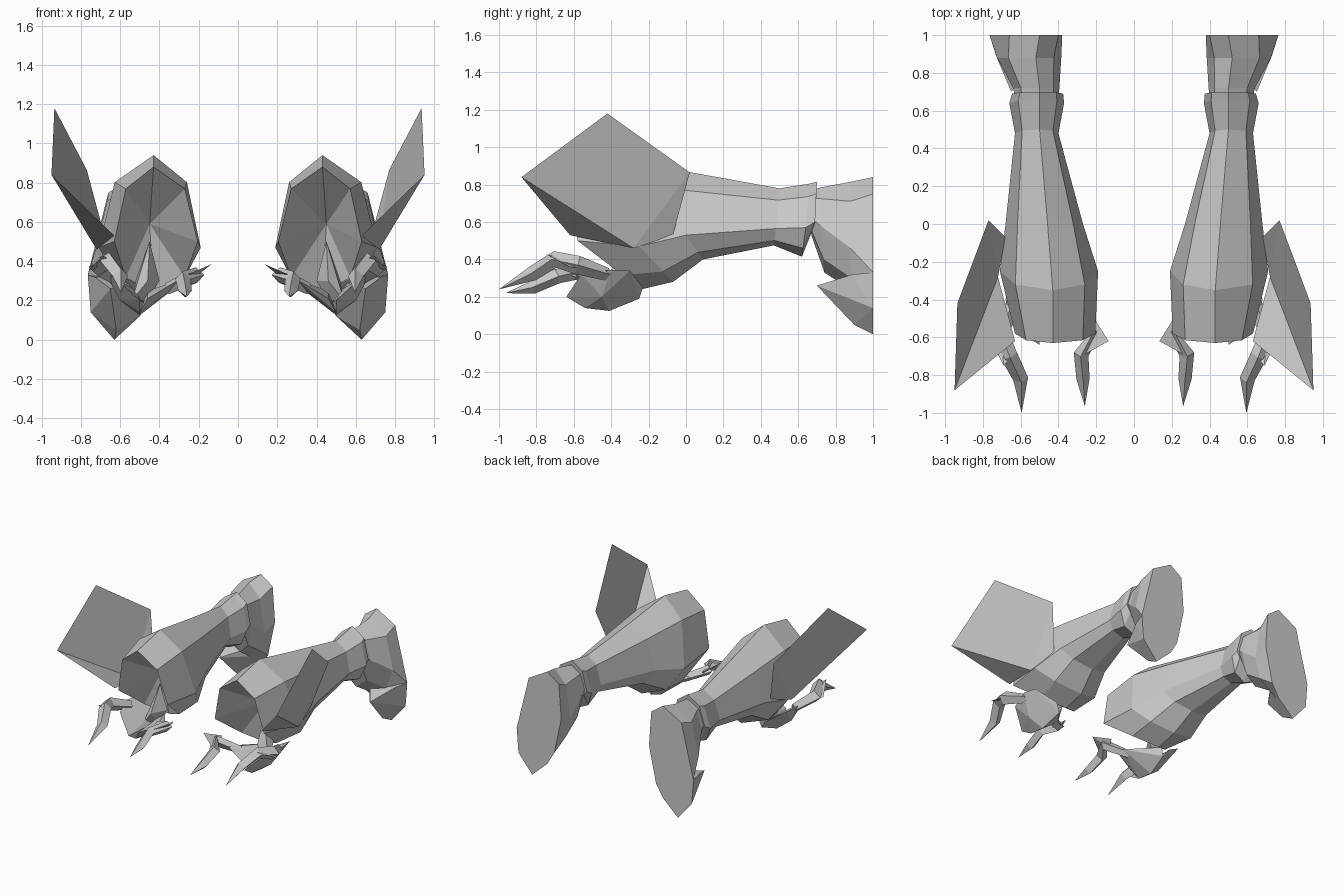
import bpy, bmesh
from math import cos, sin, pi
from mathutils import Vector

if "Cube" in bpy.data.objects:
    bpy.data.objects.remove(bpy.data.objects["Cube"])


def finish(name, bm):
    """Turn a bmesh into an object mirrored across x = 0."""
    bmesh.ops.recalc_face_normals(bm, faces=bm.faces)
    me = bpy.data.meshes.new(name)
    bm.to_mesh(me)
    bm.free()
    ob = bpy.data.objects.new(name, me)
    bpy.context.collection.objects.link(ob)
    ob.modifiers.new("Mirror", 'MIRROR').use_mirror_merge = False
    return ob


def loft(name, rings, hub=None, tip=None):
    """Skin equal-sized rings; close the ends flat, or with a fan to a point."""
    bm = bmesh.new()
    loops = [[bm.verts.new(p) for p in r] for r in rings]
    n = len(loops[0])
    for a, b in zip(loops, loops[1:]):
        for i in range(n):
            bm.faces.new((a[i], a[(i + 1) % n], b[(i + 1) % n], b[i]))
    for loop, point in ((loops[0], hub), (loops[-1], tip)):
        if point is None:
            bm.faces.new(loop)
        else:
            v = bm.verts.new(point)
            for i in range(n):
                bm.faces.new((loop[i], loop[(i + 1) % n], v))
    return finish(name, bm)


def hull(name, pts):
    bm = bmesh.new()
    for p in pts:
        bm.verts.new(p)
    bmesh.ops.convex_hull(bm, input=bm.verts)
    return finish(name, bm)


def ring(ys, xs, zs):
    """Octagon: ys, zs = (top, middle, bottom), xs = (inner, centre, outer)."""
    out = []
    for k in range(8):
        c, s = round(cos(k * pi / 4), 4), round(sin(k * pi / 4), 4)
        x = xs[1] + c * ((xs[2] - xs[1]) if c > 0 else (xs[1] - xs[0]))
        j = 0 if s > 0 else 2
        z = zs[1] + abs(s) * (zs[j] - zs[1])
        y = ys[1] + abs(s) * (ys[j] - ys[1])
        out.append((x, y, z))
    return out


def claw(name, path, radii, tip):
    """Four-sided tapering finger along a path."""
    pts = [Vector(p) for p in path]
    rings = []
    for i, (p, r) in enumerate(zip(pts, radii)):
        nxt = pts[i + 1] if i + 1 < len(pts) else Vector(tip)
        d = (nxt - (pts[i - 1] if i else p)).normalized()
        side = d.cross(Vector((0, 0, 1))).normalized()
        up = side.cross(d)
        rings.append([p + side * r, p + up * r, p - side * r, p - up * r])
    return loft(name, rings, tip=tip)


# Forearm gauntlet: slanted, recessed opening at the front
loft("forearm_gauntlet", [
    ring((-.63, -.58, -.24), (.205, .43, .63), (.88, .50, .24)),
    ring((-.35, -.25, -.07), (.19, .43, .71), (.94, .47, .28)),
    ring((.03, .0, .09), (.27, .46, .68), (.865, .53, .40)),
    ring((.50, .48, .47), (.40, .50, .63), (.78, .565, .475)),
    ring((.66, .64, .62), (.37, .50, .66), (.805, .57, .415)),
    ring((.70, .69, .67), (.375, .50, .645), (.815, .60, .54)),
], hub=(.45, -.30, .59))

# Upper arm sleeve, flaring downward to a flat cut end
loft("upper_arm_sleeve", [
    ring((.67, .67, .67), (.40, .50, .63), (.77, .62, .53)),
    ring((.72, .72, .74), (.395, .50, .64), (.785, .58, .33)),
    ring((.88, .88, .88), (.385, .52, .725), (.815, .46, .24)),
    [(.765, 1, .33), (.66, 1, .75), (.50, 1, .84), (.40, 1, .77),
     (.38, 1, .50), (.44, 1, .22), (.63, 1, 0), (.75, 1, .14)],
])

# Elbow guard under the sleeve
hull("elbow_guard", [(.65, .70, .26), (.73, .89, .32), (.52, .89, .30), (.62, .90, .05),
                     (.63, 1, 0), (.75, 1, .14), (.765, 1, .33), (.50, 1, .12), (.44, 1, .22)])

# Flat fin standing off the outer side of the gauntlet
bm = bmesh.new()
fin = [bm.verts.new(p) for p in ((.95, -.88, .84), (.935, -.42, 1.18), (.77, .02, .865),
                                 (.68, -.07, .53), (.72, -.28, .46), (.63, -.62, .53))]
for f in ((0, 1, 2, 4), (2, 3, 4), (0, 4, 5)):
    bm.faces.new([fin[i] for i in f])
finish("side_fin", bm)

# Wrist joining the gauntlet opening to the hand
hull("wrist", [(.45, -.32, .50), (.40, -.30, .30), (.52, -.30, .30), (.46, -.42, .30),
               (.46, -.34, .20), (.54, -.40, .20)])

# Hand: two plates meeting in a shallow V below the gauntlet
hull("palm_inner", [(.30, -.48, .28), (.31, -.56, .30), (.50, -.41, .125), (.50, -.54, .14),
                    (.48, -.25, .19), (.46, -.24, .25), (.46, -.58, .21)])
hull("palm_outer", [(.50, -.41, .125), (.50, -.54, .14), (.48, -.25, .19), (.52, -.23, .25),
                    (.50, -.64, .20), (.66, -.30, .34), (.68, -.40, .345), (.63, -.56, .32),
                    (.60, -.45, .20)])

# Clawed fingers
claw("outer_finger", [(.64, -.42, .32), (.71, -.58, .37), (.66, -.70, .40),
                      (.60, -.82, .325)], (.035, .05, .045, .04), (.595, -1, .24))
claw("inner_finger", [(.36, -.48, .26), (.21, -.58, .33), (.28, -.69, .31),
                      (.27, -.82, .25)], (.03, .04, .04, .035), (.26, -.965, .22))

# Pointed knuckle spurs
hull("inner_spur", [(.135, -.62, .385), (.21, -.50, .34), (.26, -.69, .33), (.24, -.56, .30)])
hull("outer_spur", [(.755, -.62, .36), (.71, -.48, .34), (.64, -.70, .40), (.69, -.75, .43),
                    (.67, -.56, .36)])
